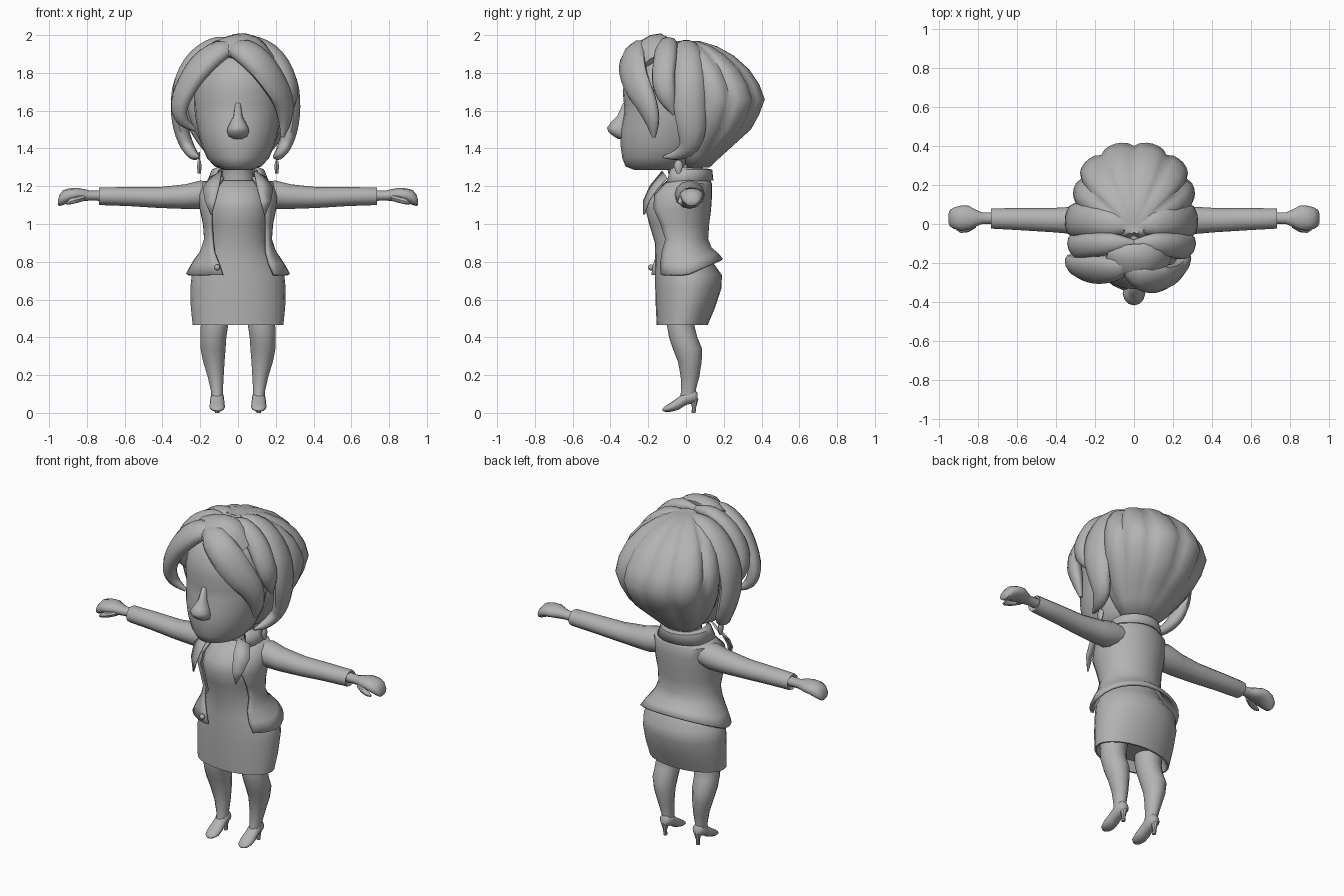
import bpy, bmesh, math
from mathutils import Vector as V

grey = bpy.data.materials.new("plain grey")
grey.diffuse_color = (0.45, 0.45, 0.45, 1)
TAU = 2 * math.pi


def loft(name, rings, closed=True, cap=True, thick=0, angle=40):
    """Skin a list of point rings into one object."""
    bm = bmesh.new()
    vs = [[bm.verts.new(p) for p in r] for r in rings]
    n = len(rings[0])
    for a, b in zip(vs, vs[1:]):
        for i in range(n if closed else n - 1):
            j = (i + 1) % n
            bm.faces.new((a[i], a[j], b[j], b[i]))
    if closed and cap:
        bm.faces.new(vs[0])
        bm.faces.new(vs[-1])
    bmesh.ops.recalc_face_normals(bm, faces=bm.faces)
    me = bpy.data.meshes.new(name)
    bm.to_mesh(me)
    bm.free()
    me.materials.append(grey)
    ob = bpy.data.objects.new(name, me)
    bpy.context.collection.objects.link(ob)
    if thick:
        m = ob.modifiers.new("thickness", 'SOLIDIFY')
        m.thickness, m.offset = thick, 0
    bpy.ops.object.select_all(action='DESELECT')
    ob.select_set(True)
    bpy.context.view_layer.objects.active = ob
    bpy.ops.object.shade_smooth_by_angle(angle=math.radians(angle))
    return ob


def oval(z, rx, yf, yb, n=24, x=0, lobes=0.0):
    """Level ring, from front y to back y; optional lobed outline."""
    pts = []
    for i in range(n):
        t = TAU * i / n
        k = 1 - lobes * (1 - abs(math.sin(5 * t)) ** 0.6)
        pts.append((x + rx * k * math.sin(t), (yf + yb) / 2 - (yb - yf) / 2 * k * math.cos(t), z))
    return pts


def smooth_path(pts, steps=3):
    """Catmull-Rom resampling of tuples of any length."""
    out = []
    for i in range(len(pts) - 1):
        p = [pts[max(0, min(len(pts) - 1, i + d))] for d in (-1, 0, 1, 2)]
        for s in range(steps):
            t = s / steps
            out.append([0.5 * (2 * b + (c - a) * t + (2 * a - 5 * b + 4 * c - d) * t * t
                               + (3 * b - a - 3 * c + d) * t ** 3) for a, b, c, d in zip(*p)])
    return out + [list(pts[-1])]


def lock(name, pts, mid=V((0, 0, 1.6)), n=10):
    """Hair lock: points are (x, y, z, half width, half thickness)."""
    pts = smooth_path(pts)
    rings = []
    for i, p in enumerate(pts):
        c = V(p[:3])
        t = (V(pts[min(i + 1, len(pts) - 1)][:3]) - V(pts[max(i - 1, 0)][:3])).normalized()
        o = c - mid
        o = (o - t * o.dot(t)).normalized()
        s = t.cross(o)
        rings.append([c + s * p[3] * math.cos(TAU * k / n) + o * p[4] * math.sin(TAU * k / n) for k in range(n)])
    return loft(name, rings, angle=60)


def along_x(name, secs, side, n=12, angle=40):
    """Limb along x: sections are (x, y, z, half depth, half height)."""
    return loft(name, [[(side * x, y + a * math.cos(TAU * k / n), z + b * math.sin(TAU * k / n))
                        for k in range(n)] for x, y, z, a, b in secs], angle=angle)


# head and neck
loft("head", [oval(*r) for r in (
    (1.285, .07, -.27, -.02), (1.305, .125, -.32, .03), (1.35, .165, -.338, .06), (1.42, .195, -.347, .1),
    (1.5, .215, -.348, .12), (1.58, .228, -.33, .14), (1.63, .232, -.328, .15), (1.7, .235, -.335, .16),
    (1.8, .22, -.32, .16), (1.88, .17, -.26, .12), (1.93, .08, -.16, .05))], angle=70)
loft("neck", [oval(*r, 16) for r in ((1.15, .11, -.1, .08), (1.22, .085, -.085, .07),
                                     (1.3, .08, -.1, .09), (1.36, .09, -.12, .1))])
loft("nose", [oval(*r, 12) for r in (
    (1.45, .025, -.36, -.3), (1.465, .05, -.385, -.3), (1.49, .058, -.412, -.3), (1.51, .055, -.418, -.3),
    (1.535, .042, -.4, -.3), (1.57, .024, -.365, -.3), (1.64, .015, -.333, -.3))], angle=70)

# back hair, lobed, meeting at the crown
loft("back_hair", [oval(*r, 60, 0, l) for *r, l in (
    (1.30, .10, -.02, .125, 0), (1.36, .16, -.05, .19, .02), (1.43, .215, -.08, .27, .05),
    (1.5, .26, -.1, .35, .07), (1.58, .295, -.11, .395, .08), (1.66, .313, -.11, .425, .09),
    (1.74, .305, -.11, .395, .09), (1.82, .275, -.1, .34, .1), (1.89, .22, -.09, .26, .11),
    (1.94, .15, -.07, .17, .12), (1.97, .07, -.05, .07, .13), (1.965, .02, -.03, .01, .1))], angle=60)

# hair locks
for s, side in ((1, "right"), (-1.09, "left")):
    lock("side_lock_" + side, [(s * x, *r) for x, *r in (
        (0, -.02, 1.94, .02, .02), (.1, .0, 1.935, .065, .04), (.2, .015, 1.87, .08, .045),
        (.27, .02, 1.75, .085, .045), (.29, .02, 1.62, .085, .04), (.275, .03, 1.5, .075, .04),
        (.245, .015, 1.41, .055, .035), (.215, -.05, 1.365, .03, .025), (.19, -.12, 1.355, .006, .006))])
    lock("middle_lock_" + side, [(s * x, *r) for x, *r in (
        (0, -.1, 1.95, .02, .02), (.1, -.1, 1.95, .055, .04), (.2, -.11, 1.88, .065, .045),
        (.265, -.12, 1.77, .065, .04), (.28, -.1, 1.67, .05, .035), (.265, -.06, 1.58, .012, .012))])
lock("front_lock_right", [
    (-.06, -.18, 1.92, .03, .03), (.02, -.255, 1.92, .075, .05), (.11, -.285, 1.855, .09, .05),
    (.19, -.265, 1.75, .085, .045), (.24, -.215, 1.65, .07, .04), (.25, -.18, 1.55, .045, .03),
    (.235, -.17, 1.46, .01, .01)])
lock("front_lock_left", [
    (0, -.19, 1.93, .03, .03), (-.09, -.225, 1.92, .07, .045), (-.19, -.235, 1.845, .085, .05),
    (-.265, -.23, 1.74, .075, .045), (-.31, -.21, 1.63, .06, .04), (-.295, -.19, 1.55, .04, .03),
    (-.23, -.17, 1.5, .01, .01)])
lock("fringe_root", [(-.13, -.15, 1.93, .05, .03), (-.03, -.19, 1.94, .1, .05),
                     (.08, -.19, 1.93, .1, .05), (.17, -.17, 1.86, .05, .03)])

# dress with pencil skirt, hollow at the hem
loft("dress", [oval(*r) for r in (
    (.52, .2, -.12, .09), (.465, .23, -.145, .105), (.465, .24, -.155, .115), (.56, .25, -.16, .155),
    (.66, .252, -.163, .188), (.73, .245, -.163, .19), (.8, .2, -.163, .14), (.9, .15, -.165, .09),
    (1.0, .155, -.195, .09), (1.08, .165, -.215, .1), (1.14, .155, -.2, .1), (1.19, .13, -.15, .09),
    (1.23, .1, -.1, .07))], angle=50)


# jacket body, open at the front: z, half width, front y, back y, left edge x, right edge x, back lift
def open_ring(z, rx, yf, yb, left, right, lift=0, n=24):
    a, b = math.asin(right / rx), TAU - math.asin(left / rx)
    pts = []
    for i in range(n + 1):
        t = a + (b - a) * i / n
        back = max(0, -math.cos(t))
        pts.append((rx * math.sin(t), (yf + yb) / 2 - (yb - yf) / 2 * math.cos(t), z + lift * back))
    return pts


loft("jacket", [open_ring(*r) for r in (
    (.73, .268, -.185, .19, .08, .19, .08), (.79, .235, -.182, .165, .1, .165, .05),
    (.85, .195, -.18, .13, .125, .15, .02), (.92, .172, -.18, .11, .135, .15),
    (1.0, .178, -.205, .115, .14, .15), (1.08, .195, -.225, .125, .14, .145),
    (1.15, .2, -.2, .13, .125, .125), (1.21, .185, -.13, .13, .1, .1),
    (1.245, .12, -.1, .115, .075, .075))], closed=False, thick=.016)
loft("collar", [open_ring(*r) for r in (
    (1.25, .105, -.1, .1, .085, .085, -.01), (1.295, .115, -.12, .11, .09, .09, -.005),
    (1.285, .135, -.13, .135, .105, .105), (1.22, .16, -.15, .14, .12, .12, .01))],
    closed=False, thick=.01)

# jacket button
bpy.ops.mesh.primitive_uv_sphere_add(segments=10, ring_count=6, radius=.016, location=(-.11, -.185, .77))
bpy.context.object.name = "button"
bpy.context.object.data.materials.append(grey)
bpy.ops.object.shade_smooth()

for s, side in ((1, "right"), (-1, "left")):
    # lapel plate
    loft("lapel_" + side, [[(s * x, y, z) for x, y, z in row] for row in (
        ((.085, -.125, 1.28), (.15, -.10, 1.245)), ((.10, -.19, 1.2), (.185, -.15, 1.19)),
        ((.12, -.225, 1.12), (.175, -.195, 1.125)), ((.14, -.225, 1.05), (.145, -.22, 1.05)))],
        closed=False, thick=.008)
    # sleeve with hollow cuff
    along_x("sleeve_" + side, (
        (.12, .02, 1.16, .07, .06), (.2, .02, 1.155, .08, .075), (.28, .018, 1.145, .072, .065),
        (.42, .02, 1.14, .062, .055), (.58, .025, 1.145, .057, .05), (.725, .028, 1.147, .052, .047),
        (.735, .028, 1.147, .05, .045), (.725, .028, 1.147, .034, .03)), s)
    # wrist and hand, fingers curled down
    along_x("hand_" + side, (
        (.7, .03, 1.15, .03, .028), (.78, .03, 1.15, .03, .026), (.81, .03, 1.153, .042, .031),
        (.85, .032, 1.157, .062, .034), (.89, .03, 1.153, .064, .036), (.925, .03, 1.14, .055, .04),
        (.945, .03, 1.125, .042, .03), (.953, .03, 1.115, .022, .012)), s, angle=50)
    along_x("thumb_" + side, ((.81, .0, 1.14, .018, .016), (.85, -.022, 1.13, .02, .018),
                              (.89, -.03, 1.118, .016, .015), (.91, -.026, 1.108, .006, .006)), s, 8)
    # leg
    loft("leg_" + side, [oval(z, rx, yf, yb, 14, s * x) for z, x, rx, yf, yb in (
        (.56, .12, .078, -.1, .05), (.46, .125, .074, -.1, .045), (.4, .13, .07, -.09, .06),
        (.34, .132, .068, -.07, .085), (.27, .128, .058, -.042, .083), (.19, .118, .043, -.028, .07),
        (.12, .112, .033, -.025, .052), (.07, .11, .032, -.035, .058))], angle=60)
    # shoe, from heel cup down to the toe: y, half width, bottom z, top z
    rows = ((.062, .018, .065, .105), (.045, .034, .052, .125), (.0, .036, .042, .115),
            (-.04, .039, .016, .083), (-.08, .041, .006, .055), (-.11, .032, .006, .036), (-.125, .012, .01, .022))
    loft("shoe_" + side, [[(s * .11 + w * math.cos(TAU * k / 12), y,
                            (a + b) / 2 + (b - a) / 2 * math.sin(TAU * k / 12)) for k in range(12)]
                          for y, w, a, b in rows], angle=50)
    loft("heel_" + side, [oval(z, r, c - r, c + r, 8, s * .11) for z, r, c in
                          ((0, .011, .04), (.03, .011, .043), (.075, .024, .042))])
    # earring: hook, disc and drop
    loft("earring_" + side, [oval(z, r, -.04 - d, -.04 + d, 10, s * .205) for z, r, d in (
        (1.268, .009, .009), (1.285, .011, .018), (1.31, .012, .025), (1.332, .009, .016),
        (1.338, .004, .004), (1.38, .004, .004))])
